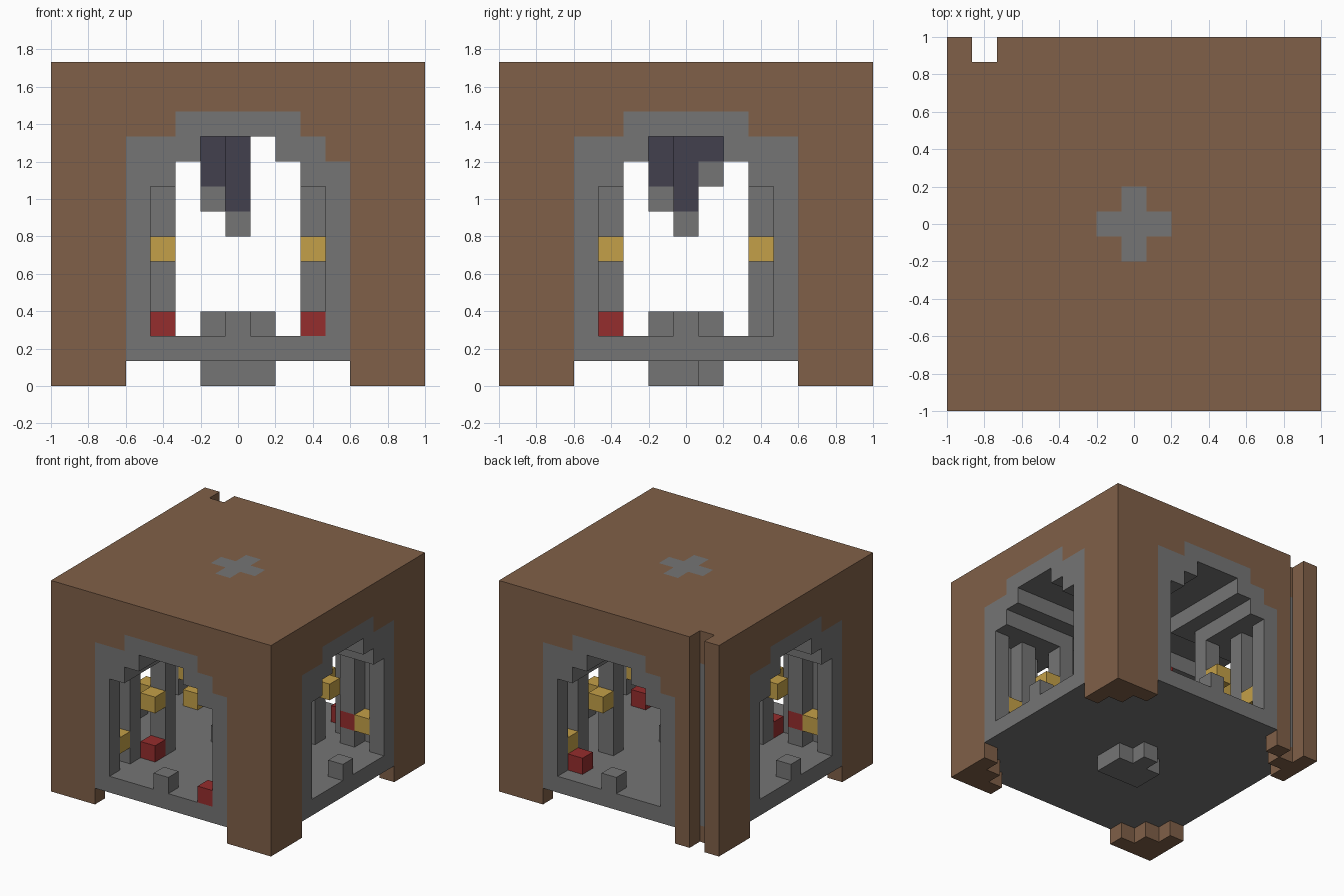
import bpy
import bmesh
from mathutils import Vector

if "Cube" in bpy.data.objects:
    bpy.data.objects.remove(bpy.data.objects["Cube"], do_unlink=True)

U = 2 / 15          # block size
R = 7               # outermost block index
TOP = 13            # number of layers


def make_material(name, color):
    mat = bpy.data.materials.new(name)
    mat.use_nodes = True
    rgba = (*color, 1)
    mat.diffuse_color = rgba
    mat.node_tree.nodes["Principled BSDF"].inputs["Base Color"].default_value = rgba
    return mat


materials = {
    "earth_shell": make_material("brown earth", (0.216, 0.117, 0.065)),
    "stone_chamber": make_material("grey stone", (0.178, 0.178, 0.178)),
    "gold_blocks": make_material("gold", (0.552, 0.352, 0.065)),
    "red_blocks": make_material("red", (0.300, 0.026, 0.026)),
    "hanging_rock": make_material("dark slate", (0.054, 0.050, 0.076)),
}


def is_solid(i, j, k):
    """Shape of the hollow chamber with four arched doors."""
    lo, hi = sorted((abs(i), abs(j)))
    if k == 0:                                  # corner feet and centre lump
        foot = lo + hi >= 2 * R - 2
        lump = hi <= 1 and (j < 1 or i == 0)
        return foot or lump
    if k == 1 or k >= 10:                       # floor and roof
        return True
    if hi == R:                                 # outer wall with door arch
        return lo > (3 if k < 8 else 10 - k)
    if k >= 8:                                  # stepped vault
        return lo >= 11 - k
    pillar = lo >= 3
    recess = (lo == 3 and hi > 3) or (lo == 4 and hi in (4, 6))
    return pillar and not recess


def is_stone(i, j, k):
    """Grey stone lining inside the brown outer shell."""
    lo, hi = sorted((abs(i), abs(j)))
    if k == 12:
        return lo == 0 and hi <= 1
    if k == 0:
        return hi <= 1
    if hi < R:
        return k <= 10
    if k == 10:
        return lo <= 2
    clipped = k == 9 and (i, j) in ((4, -R), (-4, R))
    return k < 10 and lo <= 4 and not clipped


# Shell and chamber, with a narrow slot down one back corner
blocks = {}
for i in range(-R, R + 1):
    for j in range(-R, R + 1):
        for k in range(TOP):
            if is_solid(i, j, k) and (i, j) != (1 - R, R):
                stone = is_stone(i, j, k)
                blocks[i, j, k] = "stone_chamber" if stone else "earth_shell"

# Door step stones and centre mound
for s in (-1, 1):
    for d in (1, R):
        blocks[s * d, 0, 2] = "stone_chamber"
        blocks[0, s * d, 2] = "stone_chamber"
blocks[0, 0, 2] = "stone_chamber"

# Hanging rock with grey tips
for i, j, tip in ((-1, -1, 7), (0, 0, 6), (0, 1, 8)):
    blocks[i, j, tip] = "stone_chamber"
    for k in range(tip + 1, 10):
        blocks[i, j, k] = "hanging_rock"

# Gold blocks repeated in every corner
for sx in (-1, 1):
    for sy in (-1, 1):
        for a, b, k in ((3, 4, 5), (4, 6, 3)):
            blocks[sx * a, sy * b, k] = "gold_blocks"
            blocks[sx * b, sy * a, k] = "gold_blocks"
blocks[-5, 3, 2] = "gold_blocks"

# Scattered red blocks
for cell in ((-3, -4, 2), (3, -7, 2), (3, 6, 2), (5, -3, 2), (5, 4, 3), (-5, -4, 3)):
    blocks[cell] = "red_blocks"


def build_part(name):
    """Make one mesh from the exposed sides of a part's blocks."""
    bm = bmesh.new()
    for cell, part in blocks.items():
        if part != name:
            continue
        centre = Vector(cell) + Vector((0, 0, 0.5))
        for axis in range(3):
            for sign in (-1, 1):
                normal = Vector((0, 0, 0))
                normal[axis] = sign
                if tuple(int(c) for c in Vector(cell) + normal) in blocks:
                    continue
                side = Vector((0, 0, 0))
                side[(axis + 1) % 3] = 0.5
                up = normal.cross(side)
                mid = centre + normal / 2
                corners = (mid - side - up, mid + side - up, mid + side + up, mid - side + up)
                bm.faces.new([bm.verts.new(c * U) for c in corners])
    bmesh.ops.remove_doubles(bm, verts=bm.verts, dist=U / 100)
    mesh = bpy.data.meshes.new(name)
    bm.to_mesh(mesh)
    bm.free()
    mesh.materials.append(materials[name])
    bpy.context.collection.objects.link(bpy.data.objects.new(name, mesh))


for part_name in materials:
    build_part(part_name)
